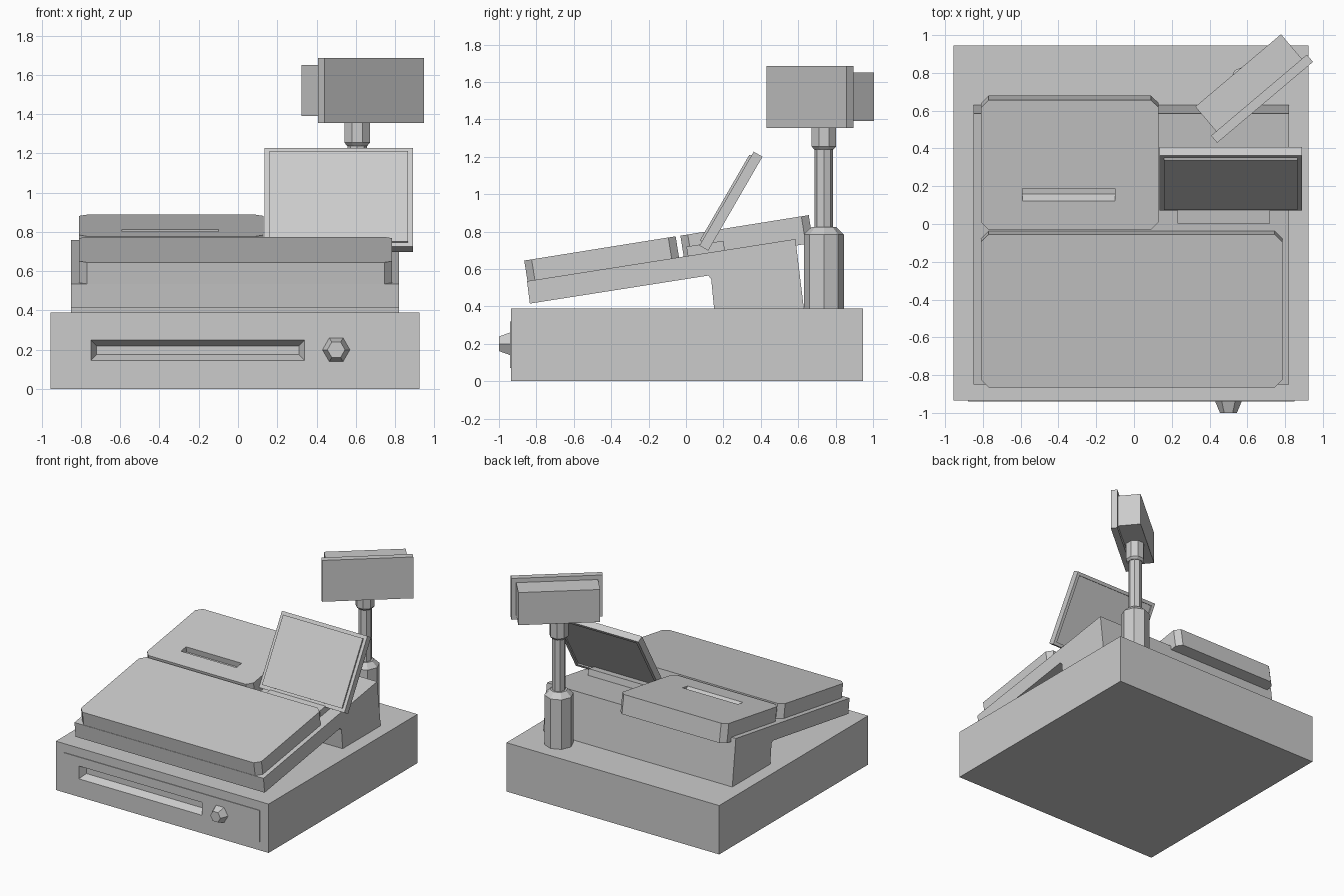
import bpy, bmesh, math
from mathutils import Matrix, Vector

if "Cube" in bpy.data.objects:
    bpy.data.objects.remove(bpy.data.objects["Cube"], do_unlink=True)

grey = bpy.data.materials.new("plain_grey")
grey.use_nodes = True
grey.diffuse_color = (0.6, 0.6, 0.6, 1)
grey.node_tree.nodes["Principled BSDF"].inputs["Base Color"].default_value = (0.6, 0.6, 0.6, 1)

SLOPE = Matrix.Rotation(math.radians(9.1), 4, 'X')


def make(name, bm, matrix=Matrix()):
    bmesh.ops.recalc_face_normals(bm, faces=bm.faces[:])
    bm.transform(matrix)
    mesh = bpy.data.meshes.new(name)
    bm.to_mesh(mesh)
    bm.free()
    mesh.materials.append(grey)
    obj = bpy.data.objects.new(name, mesh)
    bpy.context.collection.objects.link(obj)
    return obj


def loft(name, rings, matrix=Matrix()):
    """Solid skin through rings of points with end caps."""
    bm = bmesh.new()
    loops = [[bm.verts.new(p) for p in ring] for ring in rings]
    n = len(loops[0])
    for a, b in zip(loops, loops[1:]):
        for i in range(n):
            j = (i + 1) % n
            bm.faces.new((a[i], a[j], b[j], b[i]))
    bm.faces.new(loops[0])
    bm.faces.new(loops[-1])
    return make(name, bm, matrix)


def box(name, x, y, z, matrix=Matrix()):
    def ring(h):
        return [(x[0], y[0], h), (x[1], y[0], h), (x[1], y[1], h), (x[0], y[1], h)]
    return loft(name, [ring(z[0]), ring(z[1])], matrix)


def column(name, sides, profile, matrix=Matrix(), turn=0.0):
    """Faceted column from (radius, height) pairs."""
    angles = [turn + math.tau * i / sides for i in range(sides)]
    return loft(name, [[(r * math.cos(a), r * math.sin(a), h) for a in angles]
                       for r, h in profile], matrix)


def slab(name, x0, x1, length, thick, matrix, c=0.04):
    """Plate with four clipped corners; its top lies in the local z = 0 plane."""
    outline = [(x0 + c, 0), (x1 - c, 0), (x1, c), (x1, length - c),
               (x1 - c, length), (x0 + c, length), (x0, length - c), (x0, c)]
    return loft(name, [[(x, y, z) for x, y in outline] for z in (-thick, 0)], matrix)


def cut(cutter, *targets):
    cutter.hide_render = True
    for obj in targets:
        mod = obj.modifiers.new("recess", 'BOOLEAN')
        mod.object = cutter
        mod.solver = 'EXACT'
        bpy.context.view_layer.objects.active = obj
        bpy.ops.object.modifier_apply(modifier=mod.name)
    bpy.data.objects.remove(cutter, do_unlink=True)


# Cash drawer with a slightly raised front and a bevelled pull
base = box("drawer_case", (-0.955, 0.925), (-0.935, 0.945), (0, 0.39))
front = box("drawer_front", (-0.88, 0.85), (-0.94, -0.93), (0.07, 0.32))


def pull_ring(y, g):
    return [(-0.75 + g, y, 0.145 + g), (0.34 - g, y, 0.145 + g),
            (0.34 - g, y, 0.25 - g), (-0.75 + g, y, 0.25 - g)]


cut(loft("pull_cutter", [pull_ring(-0.95, -0.004), pull_ring(-0.885, 0.03)]), base, front)

# Hexagonal drawer lock
column("drawer_lock", 6, [(0.072, 0), (0.045, 0.065)],
       Matrix.Translation((0.5, -0.935, 0.2)) @ Matrix.Rotation(math.pi / 2, 4, 'X'))

# Sloping body with an overhanging front
profile = [(-0.835, 0.415), (-0.85, 0.535), (0.585, 0.76), (0.63, 0.39),
           (0.15, 0.39), (0.135, 0.545), (0.12, 0.565)]
loft("body", [[(x, y, z) for y, z in profile] for x in (-0.85, 0.82)])

# Keyboard cover and printer cover
slab("keyboard_cover", -0.81, 0.785, 0.82, 0.115,
     Matrix.Translation((0, -0.865, 0.645)) @ SLOPE)
place = Matrix.Translation((0, -0.03, 0.778)) @ SLOPE
printer = slab("printer_cover", -0.81, 0.13, 0.695, 0.15, place)


def slot_ring(z, y0, y1):
    return [(-0.59, y0, z), (-0.1, y0, z), (-0.1, y1, z), (-0.59, y1, z)]


cut(loft("slot_cutter", [slot_ring(-0.045, 0.185, 0.22), slot_ring(0.01, 0.148, 0.22)], place), printer)

# Operator screen: casing, raised front panel, shallow back recess and foot
tilt = Matrix.Translation((0, 0.072, 0.725)) @ Matrix.Rotation(math.radians(-30), 4, 'X')
casing = box("screen_casing", (0.135, 0.89), (0, 0.054), (0, 0.58), tilt)
box("screen_panel", (0.16, 0.865), (-0.012, 0.01), (0.025, 0.555), tilt)
cut(box("back_cutter", (0.16, 0.865), (0.044, 0.07), (0.025, 0.555), tilt), casing)
box("screen_foot", (0.23, 0.72), (0, 0.2), (-0.03, 0.05),
    Matrix.Translation((0, 0.01, 0.67)) @ SLOPE)

# Octagonal pole
pole = Matrix.Translation((0.607, 0.737, 0))
column("pole_base", 8, [(0.107, 0.38), (0.107, 0.785), (0.065, 0.825)], pole)
column("pole", 8, [(0.05, 0.81), (0.05, 1.26)], pole)
column("pole_collar", 8, [(0.055, 1.238), (0.071, 1.255), (0.071, 1.4)], pole, math.pi / 8)

# Customer display turned towards the back corner
turn = Matrix.Translation((0.694, 0.644, 0)) @ Matrix.Rotation(math.radians(40.2), 4, 'Z')
box("display_front", (-0.332, 0.332), (0, 0.05), (1.355, 1.685), turn)
box("display_housing", (-0.297, 0.297), (0.04, 0.221), (1.39, 1.65), turn)
